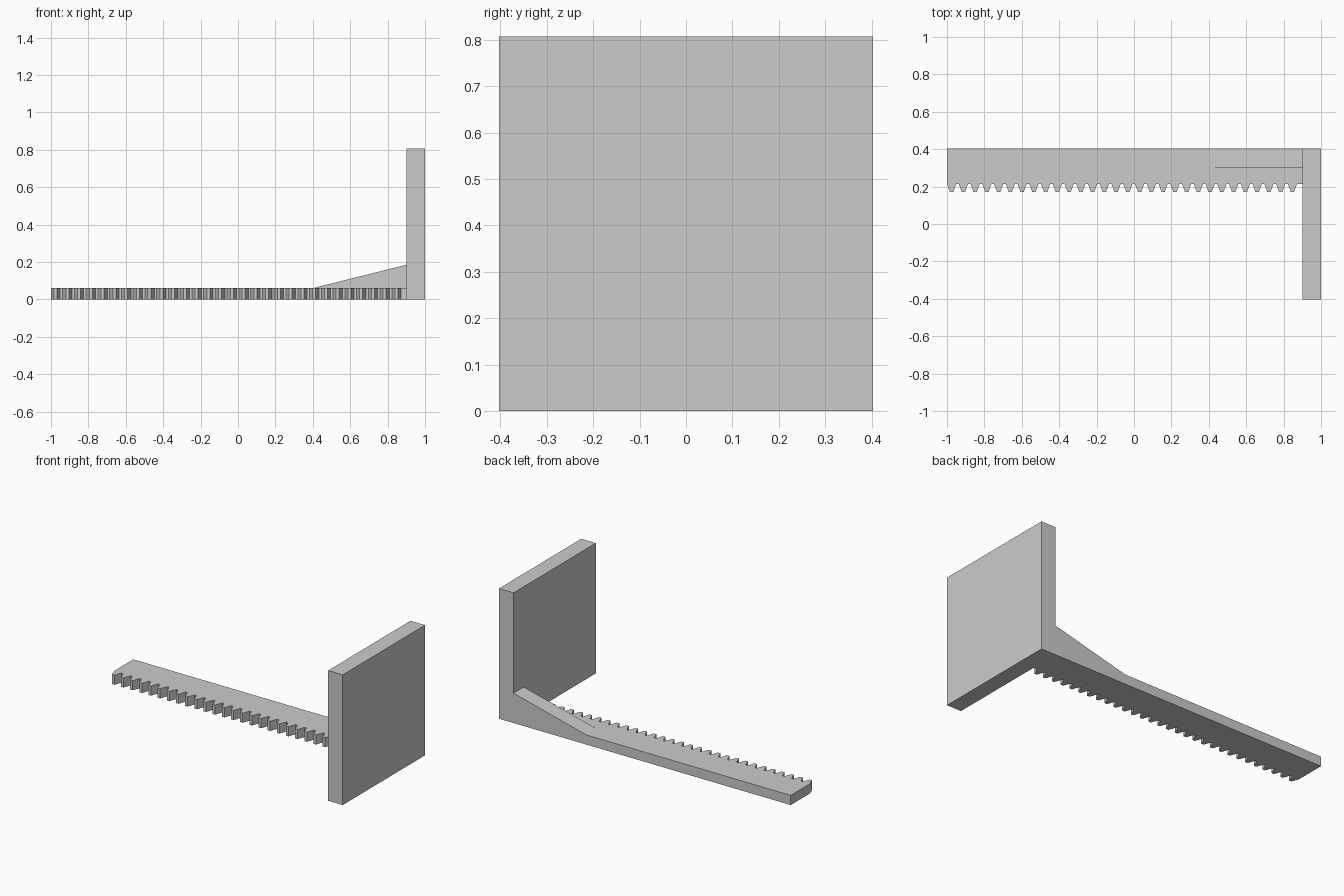
import bpy, bmesh, math

if "Cube" in bpy.data.objects:
    bpy.data.objects.remove(bpy.data.objects["Cube"])

grey = bpy.data.materials.new("plain grey")
grey.diffuse_color = (0.6, 0.6, 0.6, 1)
grey.use_nodes = True
grey.node_tree.nodes["Principled BSDF"].inputs["Base Color"].default_value = grey.diffuse_color


def extrude_profile(name, points, offset):
    """Make a solid from a planar outline pushed along an offset."""
    bm = bmesh.new()
    face = bm.faces.new([bm.verts.new(p) for p in points])
    new = bmesh.ops.extrude_face_region(bm, geom=[face])["geom"]
    verts = [g for g in new if isinstance(g, bmesh.types.BMVert)]
    bmesh.ops.translate(bm, verts=verts, vec=offset)
    bmesh.ops.recalc_face_normals(bm, faces=bm.faces)
    mesh = bpy.data.meshes.new(name)
    bm.to_mesh(mesh)
    bm.free()
    mesh.materials.append(grey)
    obj = bpy.data.objects.new(name, mesh)
    bpy.context.collection.objects.link(obj)
    return obj


BACK, LEFT, PLATE_X, THICK = 0.403, -1.0, 0.9, 0.06

# Upright end plate
extrude_profile("end_plate", [(PLATE_X, -BACK, 0), (1, -BACK, 0),
                              (1, BACK, 0), (PLATE_X, BACK, 0)], (0, 0, 0.807))

# Toothed rack: straight-flanked teeth at a 20 degree pressure angle
module = 0.02
pitch = math.pi * module
root_y = 0.215
tip_y = root_y - 2.25 * module
slope = math.tan(math.radians(20))
half_root = pitch / 4 + 1.25 * module * slope
half_tip = pitch / 4 - module * slope
outline = [(LEFT, BACK, 0)]
for i in range(30):
    c = LEFT + half_root + i * pitch
    outline += [(c - half_root, root_y, 0), (c - half_tip, tip_y, 0),
                (c + half_tip, tip_y, 0), (c + half_root, root_y, 0)]
outline += [(PLATE_X, root_y, 0), (PLATE_X, BACK, 0)]
extrude_profile("toothed_rack", outline, (0, 0, THICK))

# Sloped brace between rack and plate
extrude_profile("brace", [(0.4, BACK, THICK), (PLATE_X, BACK, THICK),
                          (PLATE_X, BACK, 0.185)], (0, -0.1, 0))
